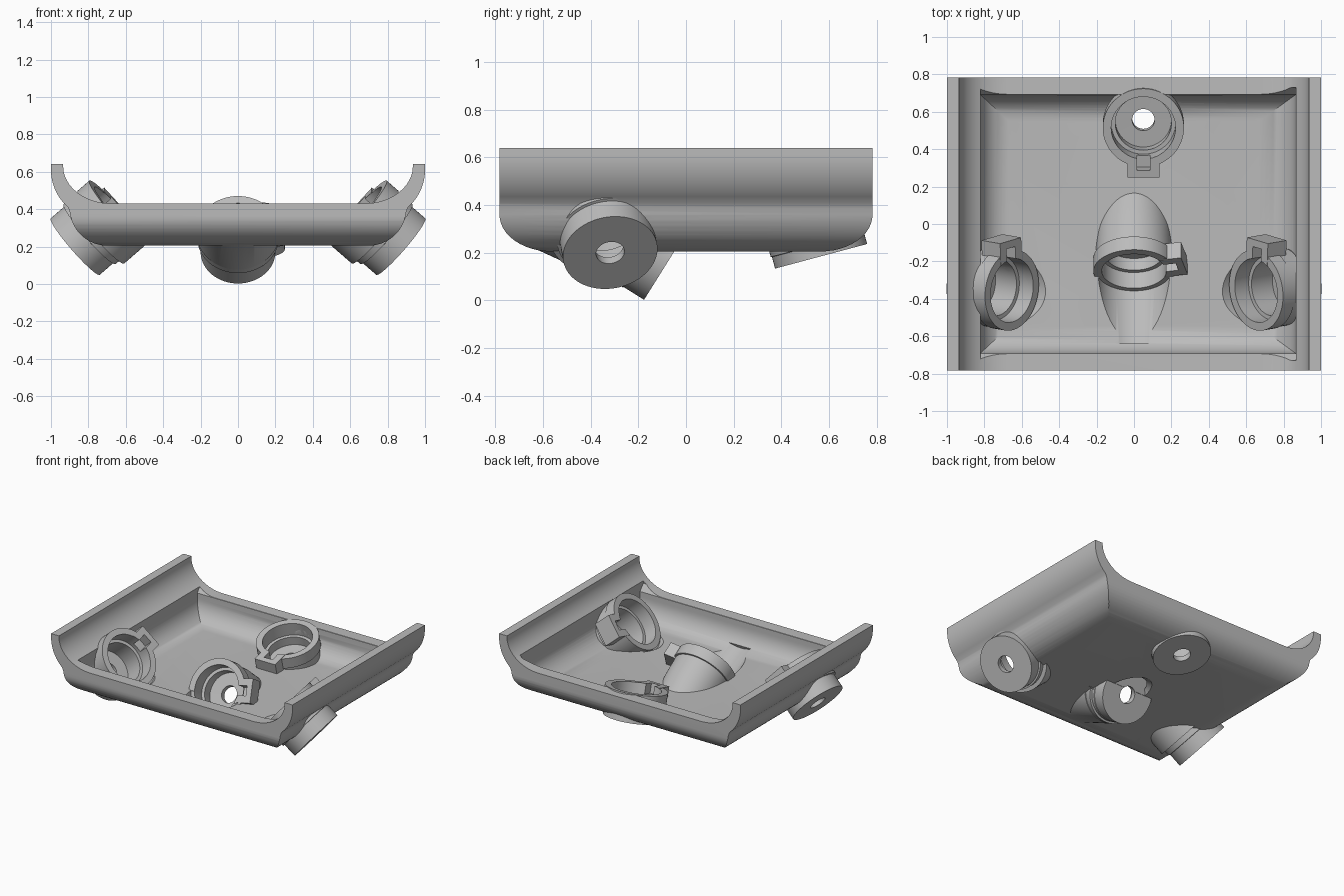
import bpy, bmesh
from math import sin, cos, pi, radians
from mathutils import Matrix, Vector

cube = bpy.data.objects.get("Cube")
if cube:
    bpy.data.objects.remove(cube)

grey = bpy.data.materials.new("plain grey")
grey.use_nodes = True
grey.diffuse_color = (0.5, 0.5, 0.5, 1)
grey.node_tree.nodes["Principled BSDF"].inputs["Base Color"].default_value = grey.diffuse_color


def make(name, bm):
    bmesh.ops.recalc_face_normals(bm, faces=bm.faces)
    mesh = bpy.data.meshes.new(name)
    bm.to_mesh(mesh)
    bm.free()
    mesh.materials.append(grey)
    ob = bpy.data.objects.new(name, mesh)
    bpy.context.collection.objects.link(ob)
    return ob


def prism(name, points, axis, half):
    """Extrude a profile (u, z) along x or y."""
    bm = bmesh.new()
    place = (lambda u, z, h: (u, h, z)) if axis == "y" else (lambda u, z, h: (h, u, z))
    base = bm.faces.new([bm.verts.new(place(u, z, -half)) for u, z in points])
    moved = bmesh.ops.extrude_face_region(bm, geom=[base])["geom"]
    shift = Vector(place(0, 0, 2 * half))
    bmesh.ops.translate(bm, vec=shift, verts=[v for v in moved if isinstance(v, bmesh.types.BMVert)])
    return make(name, bm)


def lathe(name, profile, matrix, sides=64):
    """Stack of rings (radius, height) closed by a cap at each end."""
    bm = bmesh.new()
    rings = []
    for r, w in profile:
        rings.append([bm.verts.new(matrix @ Vector((r * cos(2 * pi * i / sides), r * sin(2 * pi * i / sides), w)))
                      for i in range(sides)])
    for low, high in zip(rings, rings[1:]):
        for i in range(sides):
            j = (i + 1) % sides
            bm.faces.new((low[i], low[j], high[j], high[i]))
    bm.faces.new(rings[0])
    bm.faces.new(rings[-1])
    return make(name, bm)


def block(name, low, high, matrix):
    bm = bmesh.new()
    low, high = Vector(low), Vector(high)
    size = Matrix.Diagonal((*(high - low), 1))
    bmesh.ops.create_cube(bm, size=1, matrix=matrix @ Matrix.Translation((low + high) / 2) @ size)
    return make(name, bm)


def combine(ob, other, operation, keep=False):
    mod = ob.modifiers.new("combine", "BOOLEAN")
    mod.operation, mod.solver, mod.object = operation, "EXACT", other
    bpy.context.view_layer.objects.active = ob
    bpy.ops.object.modifier_apply(modifier=mod.name)
    if not keep:
        bpy.data.objects.remove(other)


def arc(cu, cz, ru, rz, start, end, steps=12):
    angles = [radians(start + (end - start) * i / steps) for i in range(steps + 1)]
    return [(cu + ru * cos(a), cz + rz * sin(a)) for a in angles]


def mirrored(points):
    return points + [(-u, z) for u, z in reversed(points)]


def frame(origin, up, tab):
    """Socket frame: z along the axis, x towards the clamp tab."""
    z = Vector(up).normalized()
    x = (Vector(tab) - z * Vector(tab).dot(z)).normalized()
    return Matrix.Translation(origin) @ Matrix((x, z.cross(x), z)).transposed().to_4x4()


# Tray: flared sides with rounded bottom, front and back
half_profile = ([(-0.675, 0.43)] + arc(-0.675, 0.63, 0.26, 0.2, 267, 180) + [(-0.935, 0.64), (-1, 0.64)]
                + arc(-0.735, 0.61, 0.265, 0.265, 180, 221) + [(-0.908, 0.408)]
                + arc(-0.7, 0.405, 0.2, 0.2, 186, 270))
tray = prism("tray", mirrored(half_profile), "y", 0.783)
ends = mirrored([(-0.783, 0.7)] + arc(-0.563, 0.36, 0.22, 0.155, 180, 270))
combine(tray, prism("end_rounding", ends, "x", 1.2), "INTERSECT")

# Socket frames; the side sockets also lean towards the front
front = frame((0, -0.07, 0.172), (0, -0.848, 0.53), (1, 0, 0.25))
channel = frame((0, -0.216, 0.272), (0, -0.91, 0.42), (1, 0, 0))
back = frame((0.05, 0.567, 0.185), (0, -0.258, 0.966), (0, -1, 0))
sides = {s: frame((s * 0.87, -0.318, 0.2), (-s * 0.755, -0.13, 0.655), (s * 0.13, 1, 0.15)) for s in (-1, 1)}

# Bulges under the tray around the front and side sockets
combine(tray, lathe("front_bulge", [(0.225, 0.02), (0.225, 0.4)], channel), "UNION")
for m in sides.values():
    bulge = lathe("side_bulge", [(0.24, 0.14), (0.24, 0.4)], m)
    combine(bulge, block("above_floor", (-2, -2, 0.29), (2, 2, 2), Matrix()), "DIFFERENCE")
    combine(tray, bulge, "UNION")

# Hollow inside, with channels continuing the sockets through the floor
cavity = prism("cavity", [(-0.822, 0.8)] + arc(-0.67, 0.39, 0.152, 0.15, 180, 270)
               + arc(0.67, 0.39, 0.195, 0.15, 270, 360) + [(0.865, 0.8)], "y", 0.9)
cavity_ends = mirrored([(-0.73, 0.9), (-0.73, 0.475), (-0.692, 0.428)] + arc(-0.55, 0.39, 0.142, 0.15, 180, 270))
combine(cavity, prism("cavity_ends", cavity_ends, "x", 1.2), "INTERSECT")
combine(tray, cavity, "DIFFERENCE")
combine(tray, lathe("front_channel", [(0.2, 0.05), (0.2, 0.385)], channel), "DIFFERENCE")
for m in sides.values():
    combine(tray, lathe("side_channel", [(0.23, 0.275), (0.23, 0.45)], m), "DIFFERENCE")


def socket(name, m, top, tube, step):
    """Flanged cup with a drilled base, a stepped bore and a notched clamp tab."""
    body = lathe(name, [(0.2, 0), (0.2, step), (tube, step + 0.002), (tube, top - 0.085),
                        (0.217, top - 0.083), (0.217, top)], m)
    combine(body, block("tab", (0.15, -0.085, top * 0.55), (0.275, 0.085, top + 0.003), m), "UNION")
    bore = lathe("bore", [(0.06, -0.05), (0.06, 0.04), (0.15, 0.041), (0.15, top - 0.1),
                          (0.172, top - 0.099), (0.172, top + 0.05)], m)
    combine(tray, bore, "DIFFERENCE", keep=True)
    combine(body, bore, "DIFFERENCE")
    combine(body, block("notch", (0.1, -0.035, top - 0.07), (0.235, 0.035, top + 0.05), m), "DIFFERENCE")
    return body


parts = [tray,
         socket("front_socket", front, 0.215, 0.203, 0.1),
         socket("back_socket", back, 0.206, 0.205, 0.05),
         socket("right_socket", sides[-1], 0.29, 0.212, 0.1),
         socket("left_socket", sides[1], 0.29, 0.212, 0.1)]

# Hood over the screw access behind the front socket
hood = lathe("access_hood", [(0.15, -0.4), (0.202, -0.02), (0.206, 0.135)], front)
combine(hood, block("below_floor", (-1, -1, -1), (1, 1, 0.215), Matrix()), "DIFFERENCE")
access = lathe("access", [(0.14, -0.5), (0.14, -0.002)], front)
combine(tray, access, "DIFFERENCE", keep=True)
combine(hood, access, "DIFFERENCE")
combine(hood, lathe("hood_bore", [(0.176, -0.08), (0.176, 0.3)], front), "DIFFERENCE")
parts.append(hood)

# Smooth curves, sharp edges
bpy.ops.object.select_all(action="DESELECT")
for ob in parts:
    ob.select_set(True)
bpy.context.view_layer.objects.active = tray
bpy.ops.object.shade_smooth_by_angle(angle=radians(30))
